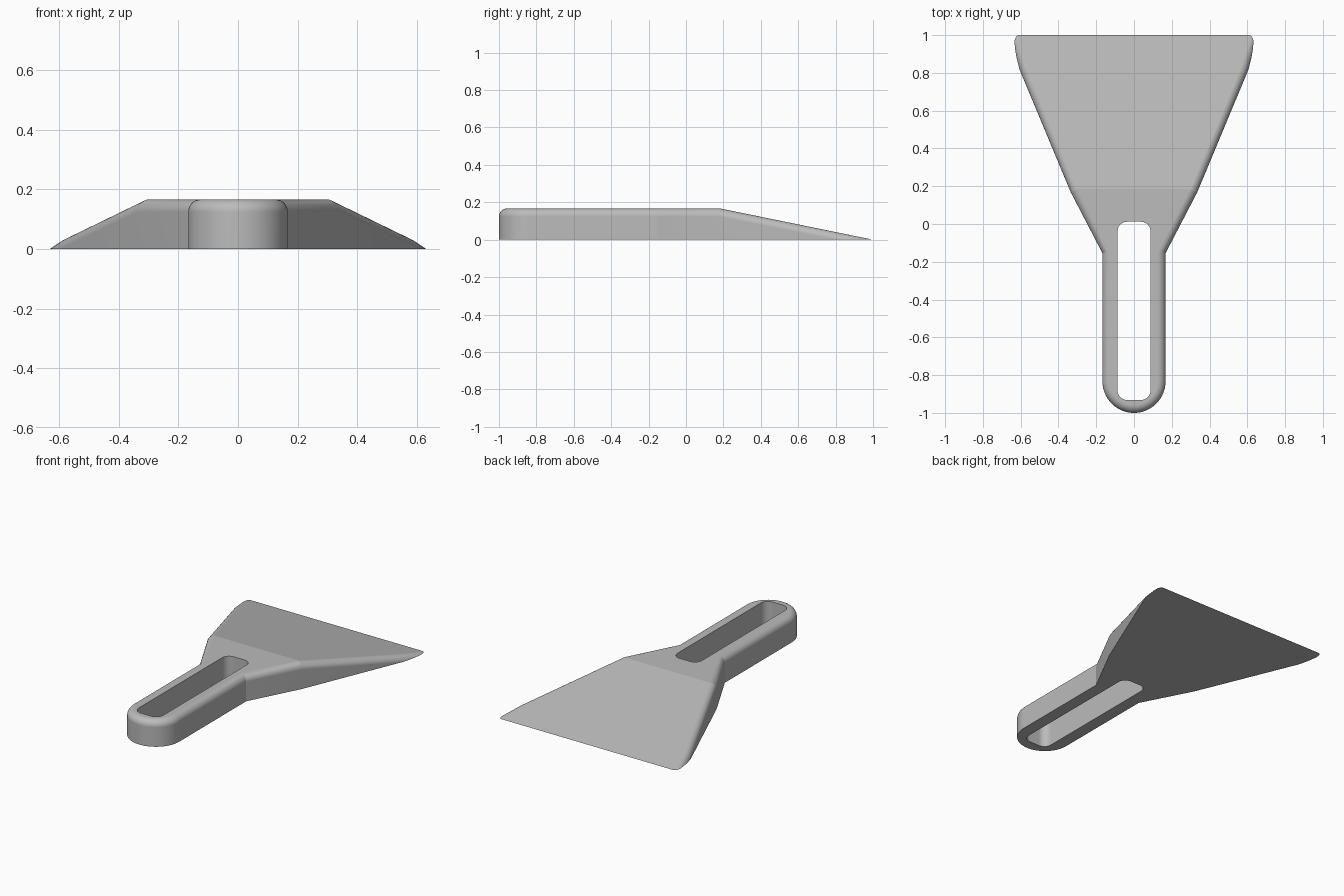
import bpy, bmesh, math
from mathutils import Vector

cube = bpy.data.objects.get("Cube")
if cube:
    bpy.data.objects.remove(cube, do_unlink=True)

HEIGHT, CREASE, FILLET, STEPS = 0.167, 0.183, 0.042, 10

grey = bpy.data.materials.new("plain grey")
grey.use_nodes = True
grey.diffuse_color = (0.5, 0.5, 0.5, 1)
grey.node_tree.nodes["Principled BSDF"].inputs["Base Color"].default_value = (0.5, 0.5, 0.5, 1)


def arc(cx, cy, r, start, end, n):
    """Points along an arc, angles in degrees."""
    angles = [math.radians(start + (end - start) * i / n) for i in range(n + 1)]
    return [Vector((cx + r * math.cos(a), cy + r * math.sin(a))) for a in angles]


def inset(points, d):
    """Move a counter-clockwise outline inwards by d with mitred corners."""
    result = []
    for i, p in enumerate(points):
        a = (p - points[i - 1]).normalized()
        b = (points[(i + 1) % len(points)] - p).normalized()
        na, nb = Vector((-a.y, a.x)), Vector((-b.y, b.x))
        result.append(p + (na + nb) * d / (1 + na.dot(nb)))
    return result


def top_height(y):
    return HEIGHT * min(1, (1 - y) / (1 - CREASE))


def make_object(name, bm):
    bmesh.ops.recalc_face_normals(bm, faces=bm.faces[:])
    mesh = bpy.data.meshes.new(name)
    bm.to_mesh(mesh)
    bm.free()
    mesh.materials.append(grey)
    obj = bpy.data.objects.new(name, mesh)
    bpy.context.collection.objects.link(obj)
    return obj


# Outline: round handle end, flared shoulders, wide blade running past the tip
side = [Vector(p) for p in ((0.167, -0.155), (0.335, 0.168), (0.607, 0.82),
                            (0.653, 0.97), (0.66, 1.1))]
mirrored = [Vector((-p.x, p.y)) for p in reversed(side)]
outline = arc(0, -0.833, 0.167, 180, 360, 32) + side + mirrored

# Body: vertical wall, then a rounded rim that follows the sloping top
bm = bmesh.new()
rings = [[bm.verts.new((p.x, p.y, -0.1)) for p in outline]]
for k in range(STEPS + 1):
    a = math.pi / 2 * k / STEPS
    ring = inset(outline, FILLET * (1 - math.cos(a)))
    drop = FILLET * (1 - math.sin(a))
    rings.append([bm.verts.new((p.x, p.y, top_height(p.y) - drop)) for p in ring])
count = len(outline)
for low, high in zip(rings, rings[1:]):
    for i in range(count):
        j = (i + 1) % count
        bm.faces.new((low[i], low[j], high[j], high[i]))

# Top: flat handle and sloping blade meet at the crease
bm.faces.new(list(reversed(rings[0])))
top = rings[-1]
first, last = 34, count - 2
bm.faces.new(top[first:last + 1])
bm.faces.new(top[last:] + top[:first + 1])

# Trim everything below the ground to leave the thin blade edge
cut = bmesh.ops.bisect_plane(bm, geom=bm.verts[:] + bm.edges[:] + bm.faces[:],
                             plane_co=(0, 0, 0), plane_no=(0, 0, 1), clear_inner=True)
bmesh.ops.holes_fill(bm, edges=[e for e in bm.edges if e.is_boundary])
body = make_object("scraper_body", bm)

# Slot through the handle with rounded corners
slot = (arc(0.037, -0.882, 0.05, -90, 0, 10) + arc(0.037, -0.038, 0.05, 0, 90, 10)
        + arc(-0.037, -0.038, 0.05, 90, 180, 10) + arc(-0.037, -0.882, 0.05, 180, 270, 10))
bm = bmesh.new()
base = bm.faces.new([bm.verts.new((p.x, p.y, -0.1)) for p in slot])
grown = bmesh.ops.extrude_face_region(bm, geom=[base])["geom"]
bmesh.ops.translate(bm, vec=(0, 0, 0.5),
                    verts=[v for v in grown if isinstance(v, bmesh.types.BMVert)])
cutter = make_object("slot_cutter", bm)
cutter.hide_render = True

bpy.ops.object.select_all(action="DESELECT")
bpy.context.view_layer.objects.active = body
body.select_set(True)
boolean = body.modifiers.new("slot", "BOOLEAN")
boolean.operation, boolean.solver, boolean.object = "DIFFERENCE", "EXACT", cutter
bpy.ops.object.modifier_apply(modifier=boolean.name)
bpy.data.objects.remove(cutter, do_unlink=True)

# Smooth rounds, crisp crease
bpy.ops.object.shade_smooth_by_angle(angle=math.radians(10.5))
normals = body.modifiers.new("flat tops", "WEIGHTED_NORMAL")
normals.keep_sharp = True
